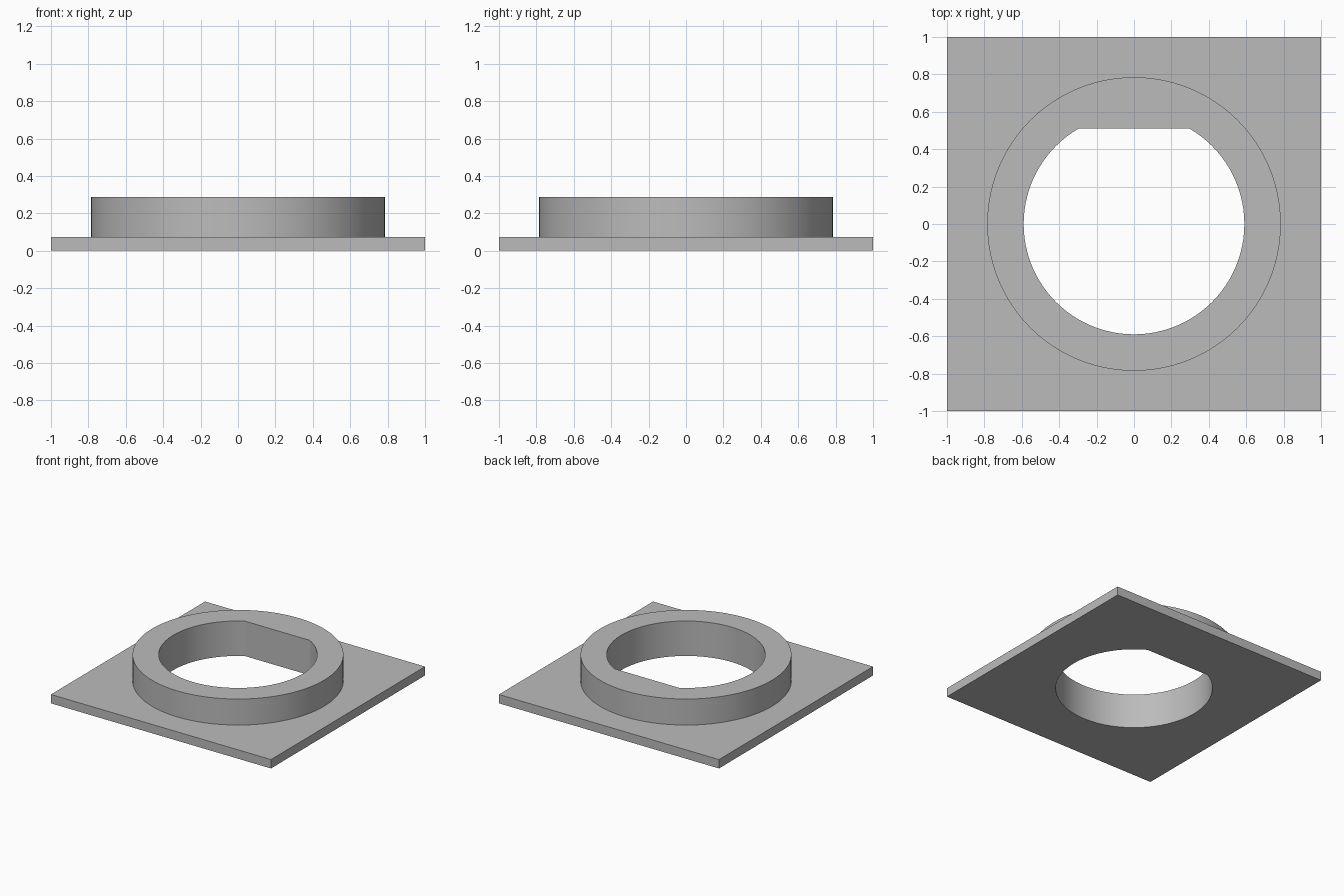
import bpy, bmesh
from math import sin, cos, pi, radians

if "Cube" in bpy.data.objects:
    bpy.data.objects.remove(bpy.data.objects["Cube"], do_unlink=True)

SEGMENTS = 96            # multiple of 24, so plate corners and flat ends land on vertices
PLATE_TOP, COLLAR_TOP = 0.073, 0.287
COLLAR_R, HOLE_R = 0.785, 0.59
FLAT_Y = HOLE_R * sin(pi / 3)


# Outline radius at an angle
def square(a):
    return 1 / max(abs(cos(a)), abs(sin(a)))


def collar(a):
    return COLLAR_R


def d_hole(a):
    return min(HOLE_R, FLAT_Y / sin(a)) if sin(a) > 0.1 else HOLE_R


def add_ring(bm, outline, z):
    angles = [2 * pi * i / SEGMENTS for i in range(SEGMENTS)]
    return [bm.verts.new((outline(a) * cos(a), outline(a) * sin(a), z)) for a in angles]


# Material
grey = bpy.data.materials.new("plain grey")
grey.use_nodes = True
colour = (0.5, 0.5, 0.5, 1)
grey.diffuse_color = colour
grey.node_tree.nodes["Principled BSDF"].inputs["Base Color"].default_value = colour

# Square plate with a raised collar and a flat-sided through hole, as one solid
bm = bmesh.new()
section = [(d_hole, 0), (square, 0), (square, PLATE_TOP),
           (collar, PLATE_TOP), (collar, COLLAR_TOP), (d_hole, COLLAR_TOP)]
rings = [add_ring(bm, outline, z) for outline, z in section]
for k, ring in enumerate(rings):
    nxt = rings[(k + 1) % len(rings)]
    for i in range(SEGMENTS):
        j = (i + 1) % SEGMENTS
        bm.faces.new((ring[i], ring[j], nxt[j], nxt[i]))
bmesh.ops.recalc_face_normals(bm, faces=bm.faces[:])
# Merge the coplanar strips of the plate sides and the hole's flat
bmesh.ops.dissolve_limit(bm, angle_limit=radians(0.5), verts=bm.verts[:],
                         edges=[e for e in bm.edges
                                if abs(e.verts[0].co.z - e.verts[1].co.z) > 0.01])

mesh = bpy.data.meshes.new("collared_plate")
bm.to_mesh(mesh)
bm.free()
mesh.materials.append(grey)
plate = bpy.data.objects.new("collared_plate", mesh)
bpy.context.collection.objects.link(plate)

# Smooth round walls, sharp rims
bpy.context.view_layer.objects.active = plate
plate.select_set(True)
bpy.ops.object.shade_smooth_by_angle(angle=radians(20))
